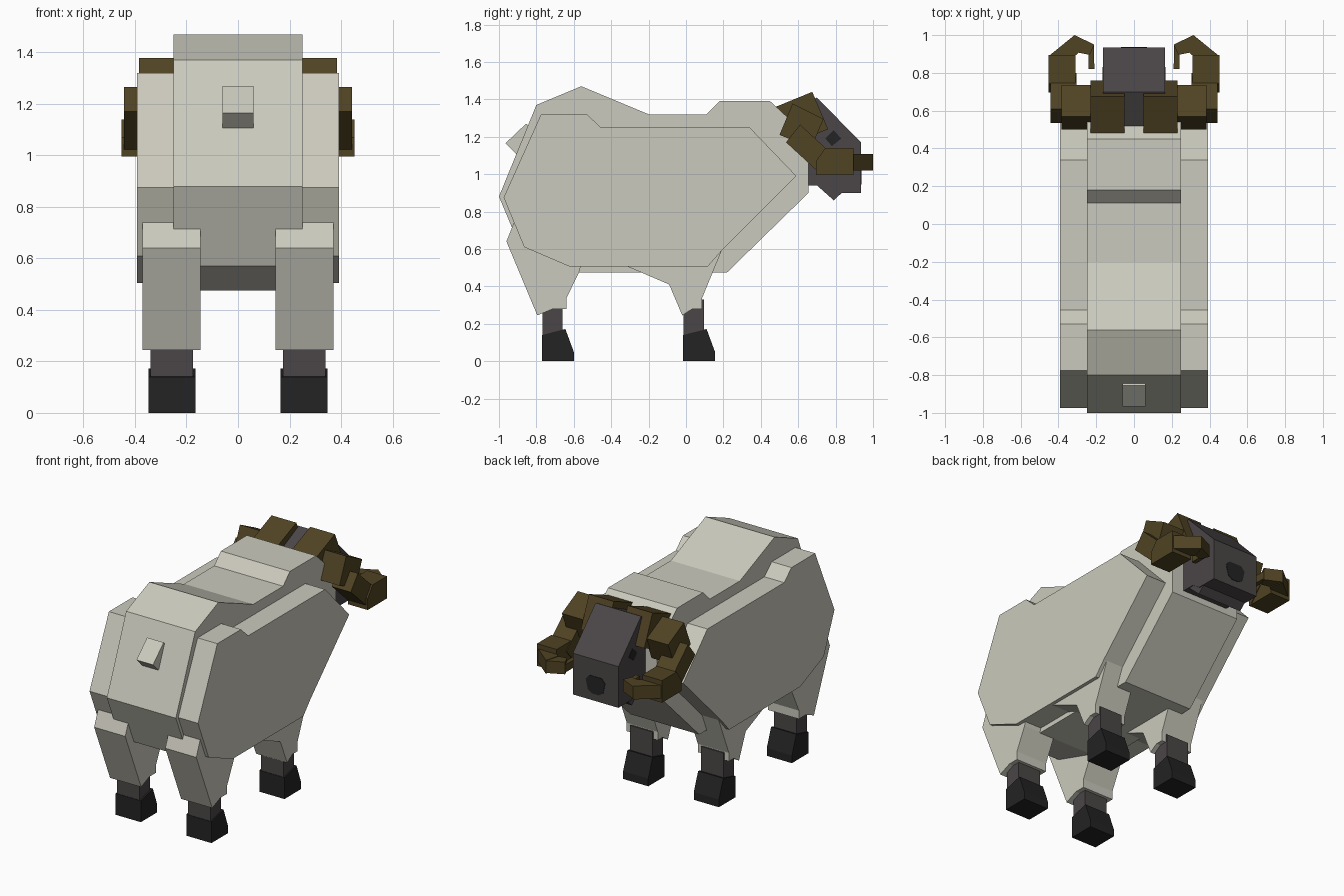
import bpy
import bmesh

cube = bpy.data.objects.get("Cube")
if cube:
    bpy.data.objects.remove(cube, do_unlink=True)


def material(name, rgb):
    m = bpy.data.materials.new(name)
    m.use_nodes = True
    m.diffuse_color = (*rgb, 1)
    bsdf = m.node_tree.nodes["Principled BSDF"]
    bsdf.inputs["Base Color"].default_value = (*rgb, 1)
    bsdf.inputs["Roughness"].default_value = 0.9
    return m


WOOL = material("cream wool", (0.60, 0.59, 0.51))
SKIN = material("dark grey skin", (0.070, 0.061, 0.063))
HORN = material("brown horn", (0.080, 0.056, 0.017))
HOOF = material("black hoof", (0.017, 0.017, 0.017))


def prism(name, profile, lo, hi, mat, axis="X"):
    """Extrude a (y, z) profile along x, an (x, z) one along y or an (x, y) one along z."""
    place = {"X": lambda p, d: (d, p[0], p[1]),
             "Y": lambda p, d: (p[0], d, p[1]),
             "Z": lambda p, d: (p[0], p[1], d)}[axis]
    bm = bmesh.new()
    a = [bm.verts.new(place(p, lo)) for p in profile]
    b = [bm.verts.new(place(p, hi)) for p in profile]
    bm.faces.new(a)
    bm.faces.new(b[::-1])
    n = len(profile)
    for i in range(n):
        j = (i + 1) % n
        bm.faces.new((a[i], b[i], b[j], a[j]))
    bmesh.ops.recalc_face_normals(bm, faces=bm.faces)
    me = bpy.data.meshes.new(name)
    bm.to_mesh(me)
    bm.free()
    me.materials.append(mat)
    ob = bpy.data.objects.new(name, me)
    bpy.context.collection.objects.link(ob)
    return ob


def pair(name, profile, lo, hi, mat, axis="X"):
    """The part on the left (+x) and its mirror image on the right."""
    prism("left_" + name, profile, lo, hi, mat, axis)
    if axis == "X":
        prism("right_" + name, profile, -hi, -lo, mat)
    else:
        prism("right_" + name, [(-x, q) for x, q in profile], lo, hi, mat, axis)


# Body core with humps at rump and shoulders
prism("body", [(-1.0, 0.88), (-0.80, 1.37), (-0.56, 1.47), (-0.20, 1.32),
               (0.11, 1.32), (0.18, 1.39), (0.45, 1.39), (0.655, 1.20),
               (0.655, 0.90), (0.22, 0.475), (-0.57, 0.475), (-0.87, 0.57)],
      -0.25, 0.25, WOOL)

# Fleece slabs on the flanks
pair("flank", [(-0.975, 0.875), (-0.775, 1.32), (-0.53, 1.32), (-0.455, 1.25),
               (0.34, 1.25), (0.59, 0.99), (0.19, 0.59), (0.115, 0.505),
               (-0.62, 0.505), (-0.865, 0.61)], 0.24, 0.393, WOOL)

# Tail
prism("tail", [(-0.965, 1.165), (-0.855, 1.27), (-0.79, 1.215), (-0.905, 1.105)],
      -0.06, 0.06, WOOL)

# Woolly upper legs
pair("rear_thigh", [(-0.96, 0.64), (-0.92, 0.74), (-0.50, 0.74), (-0.57, 0.48),
                    (-0.64, 0.335), (-0.64, 0.28), (-0.71, 0.28), (-0.795, 0.245)],
     0.145, 0.37, WOOL)
pair("front_thigh", [(-0.31, 0.505), (-0.31, 0.65), (0.20, 0.65), (0.19, 0.59),
                     (0.085, 0.335), (0.085, 0.28), (0.035, 0.28), (-0.02, 0.245),
                     (-0.09, 0.41)], 0.145, 0.37, WOOL)

# Shins and hooves
for name, y in (("rear", -0.77), ("front", -0.015)):
    pair(name + "_shin", [(y + 0.002, 0.10), (y + 0.002, 0.33), (y + 0.11, 0.33),
                          (y + 0.11, 0.10)], 0.175, 0.34, SKIN)
    pair(name + "_hoof", [(y, 0), (y, 0.14), (y + 0.125, 0.172),
                          (y + 0.17, 0.05), (y + 0.17, 0)], 0.165, 0.347, HOOF)

# Head and jaw
prism("head", [(0.52, 1.325), (0.70, 1.41), (0.935, 1.17), (0.935, 0.90),
               (0.80, 0.90), (0.74, 0.94), (0.655, 0.94), (0.52, 1.0)],
      -0.165, 0.165, SKIN)
prism("jaw", [(0.70, 0.94), (0.79, 0.86), (0.86, 0.925), (0.78, 1.0)],
      -0.16, 0.16, SKIN)

# Nose and eyes as thin plates
prism("nose", [(-0.07, 1.03), (-0.045, 1.06), (0.045, 1.06), (0.07, 1.03),
               (0.055, 0.965), (0.025, 0.945), (-0.025, 0.945), (-0.055, 0.965)],
      0.932, 0.938, HOOF, "Y")
pair("eye", [(0.745, 1.19), (0.79, 1.235), (0.83, 1.19), (0.78, 1.15)],
     0.162, 0.168, HOOF)

# Horns: stacked blocks curling out, down, forward and back in
pair("horn_base", [(0.48, 1.36), (0.675, 1.44), (0.76, 1.24), (0.56, 1.16)],
     0.05, 0.23, HORN)
pair("horn_bend", [(0.57, 1.378), (0.50, 1.21), (0.67, 1.14), (0.735, 1.295)],
     0.22, 0.385, HORN)
pair("horn_drop", [(0.535, 1.17), (0.61, 1.265), (0.80, 1.09), (0.72, 1.0)],
     0.305, 0.442, HORN)
pair("horn_front", [(0.695, 0.995), (0.695, 1.07), (0.745, 1.14), (0.895, 1.14),
                    (0.895, 0.995)], 0.31, 0.453, HORN)
pair("horn_curl", [(0.315, 1.0), (0.45, 0.89), (0.39, 0.82), (0.29, 0.91)],
     1.02, 1.108, HORN, "Z")
pair("horn_inner", [(0.315, 1.0), (0.21, 0.95), (0.235, 0.895), (0.33, 0.915)],
     1.025, 1.105, HORN, "Z")
pair("horn_tip", [(0.212, 0.95), (0.24, 0.92), (0.24, 0.82), (0.21, 0.82)],
     1.035, 1.085, HORN, "Z")
